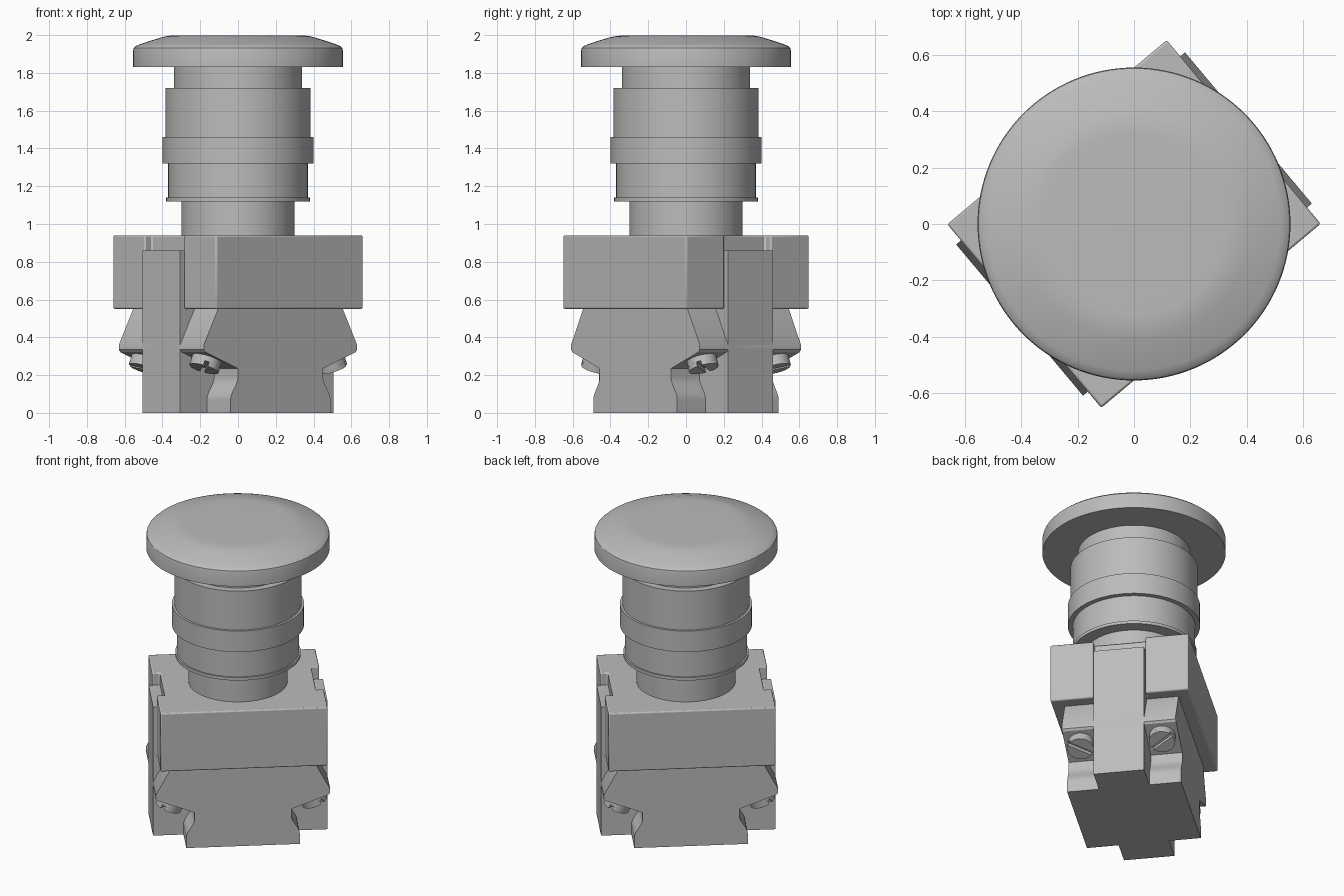
import bpy
import bmesh
from math import sin, cos, radians, pi, atan2, sqrt
from mathutils import Matrix, Vector

cube = bpy.data.objects.get("Cube")
if cube:
    bpy.data.objects.remove(cube, do_unlink=True)

grey = bpy.data.materials.new("plain_grey")
grey.use_nodes = True
COLOUR = (0.5, 0.5, 0.5, 1)
grey.diffuse_color = COLOUR
grey.node_tree.nodes["Principled BSDF"].inputs["Base Color"].default_value = COLOUR

TURN = Matrix.Rotation(radians(40), 4, "Z")  # the contact block sits turned under the button


def finish(name, bm, matrix=Matrix(), bevel=0):
    bmesh.ops.recalc_face_normals(bm, faces=bm.faces)
    mesh = bpy.data.meshes.new(name)
    bm.to_mesh(mesh)
    bm.free()
    mesh.transform(matrix)
    mesh.materials.append(grey)
    obj = bpy.data.objects.new(name, mesh)
    bpy.context.collection.objects.link(obj)
    if bevel:
        mod = obj.modifiers.new("soft_edges", "BEVEL")
        mod.width, mod.segments = bevel, 2
    bpy.ops.object.select_all(action="DESELECT")
    obj.select_set(True)
    bpy.context.view_layer.objects.active = obj
    bpy.ops.object.shade_smooth_by_angle(angle=radians(30))
    return obj


def extrude(bm, points, direction):
    face = bm.faces.new([bm.verts.new(p) for p in points])
    out = bmesh.ops.extrude_face_region(bm, geom=[face])
    moved = [g for g in out["geom"] if isinstance(g, bmesh.types.BMVert)]
    bmesh.ops.translate(bm, verts=moved, vec=direction)


def lathe(name, profile, steps=96):
    bm = bmesh.new()
    verts = [bm.verts.new((r, 0, z)) for r, z in profile]
    edges = [bm.edges.new(pair) for pair in zip(verts, verts[1:])]
    bmesh.ops.spin(bm, geom=verts + edges, cent=(0, 0, 0), axis=(0, 0, 1),
                   angle=2 * pi, steps=steps, use_merge=True)
    bmesh.ops.remove_doubles(bm, verts=bm.verts, dist=0.0001)
    return finish(name, bm)


# Housing: block with a groove in each end
half = [(0.508, -0.425), (0.508, -0.16), (0.46, -0.16),
        (0.46, 0.16), (0.508, 0.16), (0.508, 0.425)]
outline = half + [(-x, -y) for x, y in half]
bm = bmesh.new()
extrude(bm, [(x, y, 0.55) for x, y in outline], (0, 0, 0.39))
finish("housing", bm, TURN, bevel=0.008)

# Contact block: flared shoulders, sloped terminals and waisted foot
side = [(0.345, 0), (0.345, 0.07)]
for i in range(1, 9):
    t = i / 8
    side.append((0.345 - 0.051 * (1 - cos(pi * t)) / 2, 0.07 + 0.12 * t))
side += [(0.294, 0.235), (0.52, 0.322), (0.53, 0.335), (0.53, 0.36), (0.425, 0.56)]
profile = side + [(-x, z) for x, z in reversed(side)]
bm = bmesh.new()
extrude(bm, [(x, -0.35, z) for x, z in profile], (0, 0.7, 0))
finish("contact_block", bm, TURN)

# Central rib running down both ends
bm = bmesh.new()
bmesh.ops.create_cube(bm, size=1, matrix=Matrix.Translation((0, 0, 0.43))
                      @ Matrix.Diagonal((1.06, 0.31, 0.86, 1)))
finish("central_rib", bm, TURN)

# Slotted terminal screws standing square to the sloped faces
SCREW_R, SLOT = 0.08, 0.012
for sx in (1, -1):
    for sy in (1, -1):
        bm = bmesh.new()
        bmesh.ops.create_cone(bm, cap_ends=True, segments=32, radius1=SCREW_R,
                              radius2=SCREW_R, depth=0.05,
                              matrix=Matrix.Translation((0, 0, 0.005)))
        limit = atan2(SLOT, sqrt(SCREW_R ** 2 - SLOT ** 2))
        for flip in (0, pi):
            arc = [flip + limit + (pi - 2 * limit) * i / 16 for i in range(17)]
            extrude(bm, [(SCREW_R * cos(a), SCREW_R * sin(a), 0.03) for a in arc],
                    (0, 0, 0.025))
        out = Vector((sx * 0.36, 0, -0.93))
        place = (Matrix.Translation((sx * 0.425, sy * 0.25, 0.285))
                 @ out.to_track_quat("Z", "Y").to_matrix().to_4x4()
                 @ Matrix.Rotation(sx * sy * radians(35), 4, "Z"))
        name = "screw_" + ("left" if sx > 0 else "right") + ("_back" if sy > 0 else "_front")
        finish(name, bm, TURN @ place)

# Stem with its collars
lathe("stem", [(0, 0.93), (0.3, 0.93), (0.3, 1.12), (0.38, 1.12), (0.38, 1.14),
               (0.37, 1.14), (0.37, 1.32), (0.4, 1.32), (0.4, 1.46), (0.385, 1.46),
               (0.385, 1.72), (0.34, 1.72), (0.34, 1.84), (0, 1.84)])

# Mushroom cap
crown = [(0.555, 1.92), (0.552, 1.932), (0.54, 1.943), (0.52, 1.951), (0.46, 1.971),
         (0.41, 1.986), (0.38, 1.993), (0.35, 1.997), (0.32, 1.998), (0, 1.998)]
lathe("cap", [(0, 1.83), (0.555, 1.83)] + crown, steps=128)


def crown_height(r):
    for (r1, z1), (r2, z2) in zip(crown, crown[1:]):
        if r2 <= r <= r1:
            return z1 + (z2 - z1) * (r - r1) / (r2 - r1)
    return crown[-1][1]


# Three shallow turn arrows on the crown
for n in range(3):
    bm = bmesh.new()
    rows = []
    end = 55 + 120 * n
    for i in range(21):
        a = end + 60 - 3 * i
        # the last rows widen, then taper to the arrow tip
        spread = 0.026 if i < 17 else 0.055 * (20.2 - i) / 3.2
        row = []
        for k in range(5):
            r = 0.374 + spread * (k - 2) / 2
            row.append(bm.verts.new((r * cos(radians(a)), r * sin(radians(a)),
                                     crown_height(r) + 0.0012)))
        rows.append(row)
    for row, after in zip(rows, rows[1:]):
        for k in range(4):
            bm.faces.new((row[k], row[k + 1], after[k + 1], after[k]))
    finish("turn_arrow_%d" % (n + 1), bm)
